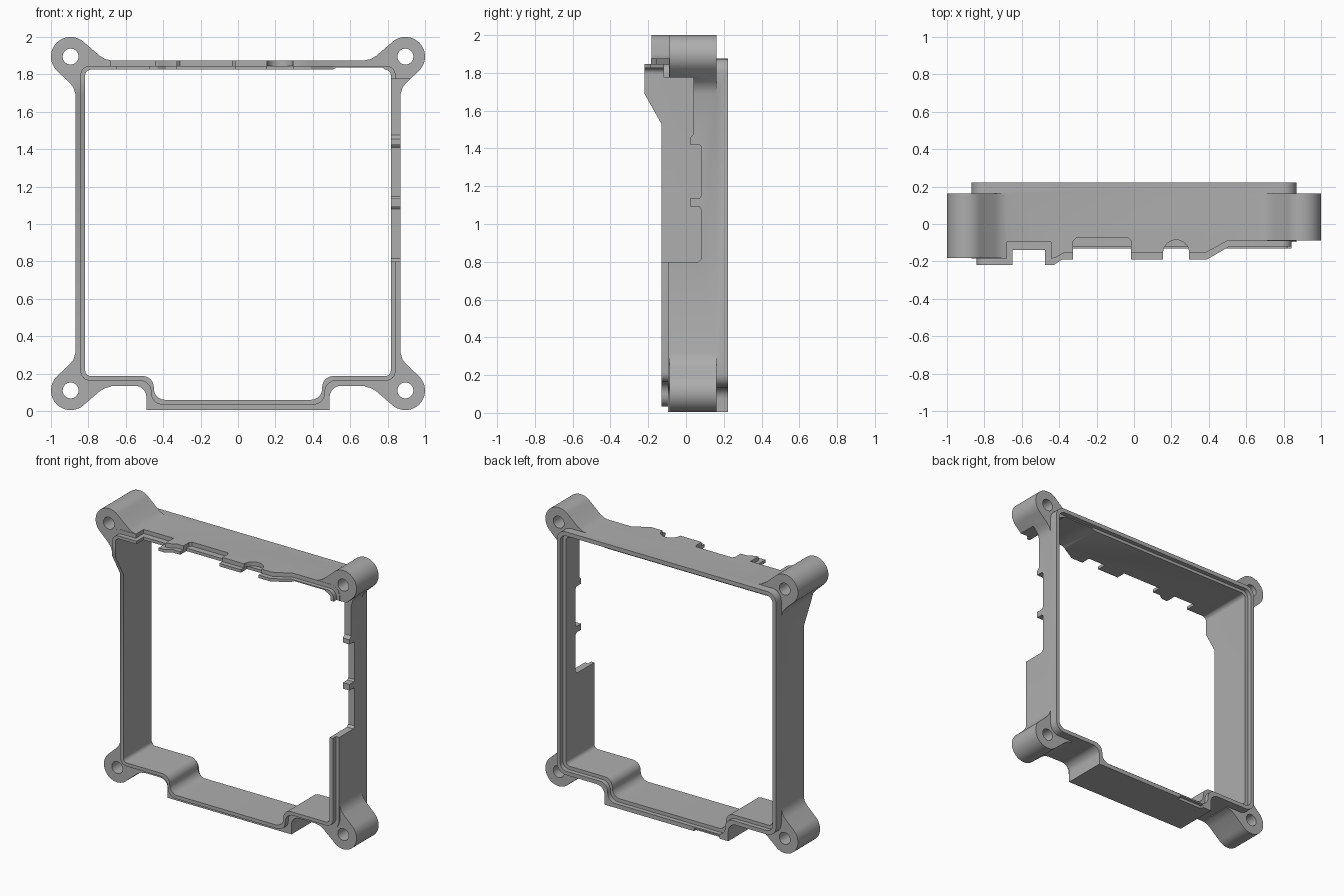
import bpy, bmesh, math
from mathutils import Vector

cube = bpy.data.objects.get("Cube")
if cube:
    bpy.data.objects.remove(cube, do_unlink=True)

grey = bpy.data.materials.new("matte grey")
grey.use_nodes = True
COLOUR = (0.42, 0.42, 0.42, 1)
grey.diffuse_color = COLOUR
grey.node_tree.nodes["Principled BSDF"].inputs["Base Color"].default_value = COLOUR


def arc(cx, cy, r, a0, a1, n=8):
    angles = [math.radians(a0 + (a1 - a0) * i / n) for i in range(n + 1)]
    return [(cx + r * math.cos(a), cy + r * math.sin(a)) for a in angles]


def prism(name, points, lo, hi, axis):
    """Extrude a 2D outline along the given axis, from lo to hi."""
    place = {"x": lambda a, b, d: (d, a, b),
             "y": lambda a, b, d: (a, d, b),
             "z": lambda a, b, d: (a, b, d)}[axis]
    bm = bmesh.new()
    face = bm.faces.new([bm.verts.new(place(a, b, lo)) for a, b in points])
    new = bmesh.ops.extrude_face_region(bm, geom=[face])["geom"]
    move = Vector(place(0, 0, hi - lo))
    bmesh.ops.translate(bm, vec=move, verts=[v for v in new if isinstance(v, bmesh.types.BMVert)])
    bmesh.ops.recalc_face_normals(bm, faces=bm.faces)
    mesh = bpy.data.meshes.new(name)
    bm.to_mesh(mesh)
    bm.free()
    mesh.materials.append(grey)
    obj = bpy.data.objects.new(name, mesh)
    bpy.context.collection.objects.link(obj)
    return obj


def combine(target, other, operation):
    """Apply a boolean and remove the helper."""
    mod = target.modifiers.new("combine", "BOOLEAN")
    mod.operation, mod.solver, mod.object = operation, "EXACT", other
    bpy.context.view_layer.objects.active = target
    bpy.ops.object.modifier_apply(modifier=mod.name)
    bpy.data.objects.remove(other, do_unlink=True)


def outline(wall, top, floor, drop, step, r_low, corner):
    """Square frame outline with a stepped-down middle at the bottom."""
    r = 0.06
    low = arc(step - r_low, drop + r_low, r_low, -90, 0) if r_low else [(step, drop)]
    half = low + arc(step + r, floor - r, r, 180, 90)
    half += arc(wall - corner, floor + corner, corner, -90, 0)
    half += arc(wall - corner, top - corner, corner, 0, 90)
    return half + [(-x, z) for x, z in reversed(half)]


outer = outline(0.868, 1.875, 0.135, 0.005, 0.49, 0, 0.07)
middle = outline(0.842, 1.846, 0.163, 0.035, 0.465, 0.06, 0.05)
inner = outline(0.817, 1.825, 0.187, 0.06, 0.45, 0.06, 0.03)

# Front edge of the top wall: lower lip and upper skin, as (x, y)
lip_edge = [(-1, -.22), (-.65, -.22), (-.65, -.14), (-.475, -.14), (-.475, -.22),
            (-.43, -.22), (-.385, -.19), (-.325, -.19), (-.325, -.12), (-.015, -.12),
            (-.015, -.19), (.155, -.19), (.155, -.12), (.295, -.12), (.295, -.19),
            (.39, -.19), (.51, -.12), (1, -.12)]
skin_edge = [(-1, -.185), (-.68, -.185), (-.68, -.095), (-.445, -.095), (-.445, -.185),
             (-.42, -.18), (-.375, -.155), (-.325, -.155), (-.325, -.09), (-.31, -.075),
             (-.03, -.075), (-.015, -.09), (-.015, -.155)]
skin_edge += arc(0.225, -0.155, 0.07, 180, 0, 12) + [(.38, -.155), (.5, -.09), (1, -.09)]


def shell(name, outside, inside, back, edge, setback):
    """Ring between two outlines with its front edge trimmed."""
    ring = prism(name, outside, -0.3, back, "y")
    combine(ring, prism("opening", inside, -0.5, 0.5, "y"), "DIFFERENCE")
    top_trim = [(-1, -0.4)] + edge + [(1, -0.4)]
    combine(ring, prism("top_trim", top_trim, 1.77, 2.1, "z"), "DIFFERENCE")
    y = setback - 0.13
    side_trim = [(-0.4, -0.1), (y, -0.1), (y, 1.53), (y - 0.09, 1.69), (y - 0.09, 1.78), (-0.4, 1.78)]
    combine(ring, prism("side_trim", side_trim, -1.1, 1.1, "x"), "DIFFERENCE")
    return ring


# Frame: outer skin with an inner lip that stands forward and is recessed at the back
frame = shell("frame", outer, middle, 0.222, skin_edge, 0.035)
combine(frame, shell("lip", middle, inner, 0.19, lip_edge, 0), "UNION")

# Corner screw bosses with webs flowing into the walls
web = [(-.74, 1.9), (-.71, 1.882), (-.68, 1.875), (-.68, 1.86), (-.8, 1.86), (-.855, 1.81),
       (-.855, 1.69), (-.868, 1.69), (-.88, 1.73), (-.9, 1.755)]
boss = arc(-0.895, 1.895, 0.105, 225, 45, 24) + web
for sx in (1, -1):
    for upside_down in (False, True):
        pts = [(x * sx, 2.005 - z if upside_down else z) for x, z in boss]
        front = -0.182 if sx == 1 and not upside_down else -0.088
        combine(frame, prism("boss", pts, front, 0.162, "y"), "UNION")

# Screw holes
for x in (-0.895, 0.895):
    for z in (0.11, 1.895):
        hole = arc(x, z, 0.043, 0, 337.5, 15)
        combine(frame, prism("hole", hole, -0.5, 0.5, "y"), "DIFFERENCE")

# Port openings in the left wall, with two small tabs between them
ports = [(-.4, .8), (.065, .8), (.08, .815), (.08, 1.08), (.07, 1.092), (.02, 1.092),
         (.02, 1.135), (.07, 1.135), (.08, 1.147), (.08, 1.41), (.07, 1.422), (.02, 1.422),
         (.02, 1.455), (.04, 1.475), (.04, 1.775), (-.4, 1.775)]
combine(frame, prism("ports", ports, 0.6, 1.1, "x"), "DIFFERENCE")

# Shallow relief inside the top wall and a pry slot at the bottom back edge
relief = [(.5, 1.8), (.5, 1.822), (.53, 1.838), (.77, 1.838), (.79, 1.822), (.79, 1.8)]
combine(frame, prism("relief", relief, -0.5, 0.5, "y"), "DIFFERENCE")
slot = [(-.42, -.1), (-.22, -.1), (-.22, .025), (-.42, .025)]
combine(frame, prism("slot", slot, 0.2, 0.4, "y"), "DIFFERENCE")

# Smooth shading on the rounded parts
bpy.ops.object.select_all(action="DESELECT")
frame.select_set(True)
bpy.context.view_layer.objects.active = frame
bpy.ops.object.shade_smooth_by_angle(angle=math.radians(30))
